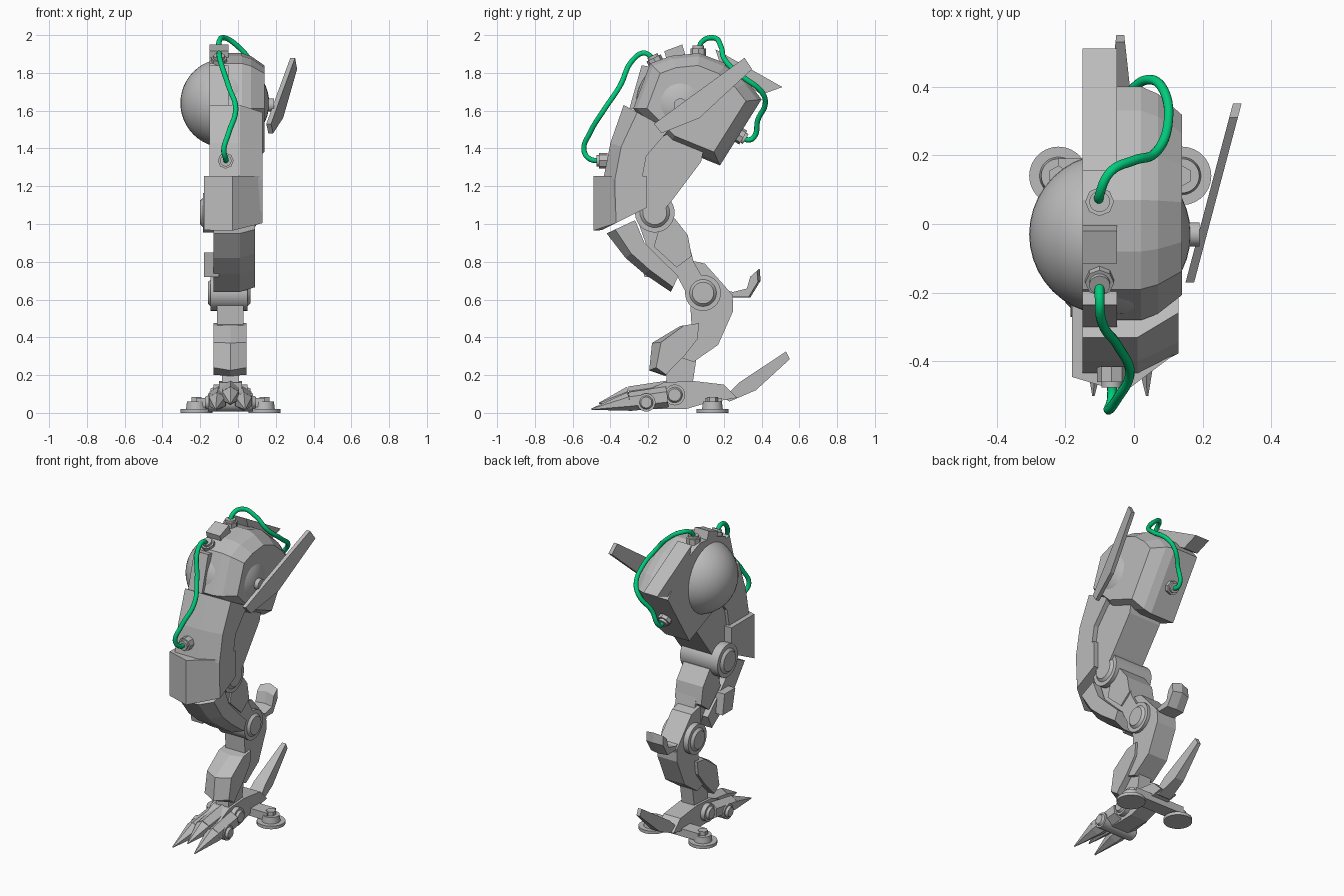
import bpy, bmesh, math
from mathutils import Vector

cube = bpy.data.objects.get("Cube")
if cube:
    bpy.data.objects.remove(cube, do_unlink=True)

MID = -0.04  # centre plane of the lower leg and foot


def material(name, rgb):
    m = bpy.data.materials.new(name)
    m.use_nodes = True
    m.diffuse_color = (*rgb, 1)
    m.node_tree.nodes["Principled BSDF"].inputs["Base Color"].default_value = (*rgb, 1)
    return m


GREY = material("grey metal", (0.5, 0.5, 0.5))
GREEN = material("green cable", (0.0, 0.6, 0.2))


def finish(name, bm, smooth=False):
    bmesh.ops.recalc_face_normals(bm, faces=bm.faces)
    me = bpy.data.meshes.new(name)
    bm.to_mesh(me)
    bm.free()
    me.materials.append(GREY)
    ob = bpy.data.objects.new(name, me)
    bpy.context.collection.objects.link(ob)
    if smooth:
        bpy.ops.object.select_all(action='DESELECT')
        ob.select_set(True)
        bpy.context.view_layer.objects.active = ob
        bpy.ops.object.shade_smooth_by_angle(angle=math.radians(35))
    return ob


def skin(name, loops):
    """Join equal-length rings of points and cap both ends."""
    bm = bmesh.new()
    rings = [[bm.verts.new(p) for p in loop] for loop in loops]
    n = len(rings[0])
    for a, b in zip(rings, rings[1:]):
        for i in range(n):
            j = (i + 1) % n
            bm.faces.new((a[i], a[j], b[j], b[i]))
    bm.faces.new(rings[0])
    bm.faces.new(rings[-1])
    return finish(name, bm)


def loft(name, pts, sections, centre=(0, 0)):
    """Side profile (y, z) repeated at each x, scaled about a centre."""
    cy, cz = centre
    return skin(name, [[(x, cy + (y - cy) * s, cz + (z - cz) * s) for y, z in pts]
                       for x, s in sections])


def slab(name, pts, x0, x1):
    return loft(name, pts, [(x0, 1), (x1, 1)])


def shell(name, fronts, backs, sections):
    """Armour whose front edge recedes towards the back by t at each x."""
    loops = []
    for x, t in sections:
        ring = [Vector(f).lerp(Vector(b), t) for f, b in zip(fronts, backs)]
        ring += [Vector(b) for b in reversed(backs)]
        loops.append([(x, p.x, p.y) for p in ring])
    return skin(name, loops)


def rod(name, p0, p1, r0, r1=None, sides=28):
    p0, p1 = Vector(p0), Vector(p1)
    d = p1 - p0
    bm = bmesh.new()
    bmesh.ops.create_cone(bm, cap_ends=True, segments=sides, radius1=r0,
                          radius2=r0 if r1 is None else r1, depth=d.length)
    rot = d.to_track_quat('Z', 'Y').to_matrix()
    bmesh.ops.rotate(bm, verts=bm.verts, cent=(0, 0, 0), matrix=rot)
    bmesh.ops.translate(bm, verts=bm.verts, vec=(p0 + p1) / 2)
    return finish(name, bm, smooth=sides > 10)


def joint(name, y, z, x0, x1, r):
    rod(name, (x0, y, z), (x1, y, z), r)
    for side, x, out in (("right", x0, -0.015), ("left", x1, 0.015)):
        rod(f"{name}_{side}_cap", (x, y, z), (x + out, y, z), r * 0.75, r * 0.6)


# Hip housing with a bevelled outer side
housing = [(-.28, 1.61), (-.19, 1.85), (-.08, 1.89), (.07, 1.905), (.21, 1.85),
           (.33, 1.75), (.4, 1.66), (.18, 1.31), (-.09, 1.42)]
loft("hip_housing", housing, [(-.15, 1), (.02, 1), (.07, .94), (.14, .77)], (.04, 1.62))

bm = bmesh.new()
bmesh.ops.create_uvsphere(bm, u_segments=40, v_segments=24, radius=.235)
bmesh.ops.translate(bm, verts=bm.verts, vec=(-.07, -.03, 1.64))
finish("hip_dome", bm, smooth=True)

# Spine details on the housing
slab("top_block", [(-.115, 1.915), (-.02, 1.95), (.0, 1.885), (-.1, 1.86)], -.15, -.05)
slab("front_spine_plate", [(-.235, 1.84), (-.17, 1.83), (-.2, 1.6), (-.3, 1.61)], -.15, -.05)
slab("rear_fin", [(.155, 1.925), (.51, 1.725), (.4, 1.685), (.19, 1.82)], -.15, -.05)

# Outer side fin on a short strut
fin = [(.31, 1.88), (.35, 1.82), (.07, 1.56), (-.13, 1.48), (-.17, 1.53), (.02, 1.67)]
skin("side_fin", [[(.165 + (y + .17) * .265 + dx, y, z) for y, z in fin] for dx in (-.015, .01)])
rod("fin_strut", (.1, -.03, 1.63), (.19, -.03, 1.63), .035)

# Thigh armour, core and knee guard
shell("thigh_armour",
      [(-.33, 1.63), (-.4, 1.43), (-.435, 1.25), (-.43, 1.06)],
      [(-.09, 1.5), (-.21, 1.36), (-.24, 1.2), (-.24, 1.08)],
      [(-.15, 0), (.01, 0), (.13, .3)])
slab("thigh_core", [(-.25, 1.4), (-.09, 1.48), (.09, 1.38), (.08, 1.33), (-.07, 1.13),
                    (-.16, 1.02), (-.27, 1.1)], -.13, .1)
plan = [(-.18, -.445), (-.03, -.49), (.13, -.37), (.13, -.21), (-.18, -.21)]
skin("knee_guard", [[(x, y, 1.255) for x, y in plan],
                    [(x, y, .965 + max(0, y + .45) * .5) for x, y in plan]])
joint("knee_joint", -.165, 1.06, -.185, .085, .105)

# Shin armour, linkage and calf
shell("shin_armour",
      [(-.42, .95), (-.32, .82), (-.22, .735), (-.08, .64)],
      [(-.27, 1.02), (-.22, .9), (-.13, .81), (-.04, .725)],
      [(-.13, 0), (.01, 0), (.09, .3)])
slab("shin_link", [(-.26, 1.03), (-.1, 1.08), (.01, .92), (.04, .8), (.12, .66), (.02, .6),
                   (-.05, .73), (-.2, .86)], -.09, .05)
slab("calf_block", [(-.13, 1.02), (-.06, 1.03), (.01, .94), (.03, .83), (-.05, .77),
                    (-.17, .88)], -.13, .06)
slab("shin_side_box", [(-.25, .85), (-.14, .85), (-.12, .72), (-.22, .72)], -.18, -.1)

# Hock joint with its rear spur
slab("hock_bracket", [(.01, .81), (.1, .79), (.18, .7), (.25, .62), (.24, .57), (.1, .55),
                      (.0, .62)], -.11, .03)
joint("hock_joint", .09, .635, -.145, .05, .095)
spur = [(.15, .66), (.25, .64), (.33, .66), (.35, .73), (.39, .765), (.395, .7), (.34, .61),
        (.22, .61)]
loft("hock_spur", spur, [(-.1, .9), (MID, 1), (.02, .9)], (.25, .64))

# Lower leg with ridged front plate
slab("lower_leg", [(.02, .62), (.2, .63), (.25, .6), (.25, .54), (.17, .36), (.04, .27),
                   (-.05, .3), (.03, .45)], -.11, .03)
slab("ankle_post", [(-.09, .32), (.06, .32), (.03, .12), (-.11, .12)], -.085, .005)
shell("lower_leg_plate",
      [(-.03, .46), (-.18, .37), (-.195, .225), (-.11, .195)],
      [(.07, .475), (.06, .39), (-.01, .3), (-.08, .23)],
      [(-.13, .2), (MID, 0), (.045, .2)])

# Foot body and toe joints
slab("foot_body", [(-.27, .09), (-.12, .16), (.03, .17), (.2, .15), (.27, .08), (.1, .05),
                   (.0, .02), (-.2, .02)], MID - .06, MID + .06)
joint("rear_toe_joint", -.06, .095, -.13, .05, .055)
joint("front_toe_joint", -.21, .055, -.16, .08, .048)

# Three clawed toes
for label, dx, y_tip, lift in (("right", -.078, -.5, 0), ("middle", 0, -.46, .03),
                               ("left", .078, -.5, 0)):
    knuckle = (MID + dx * .9, -.3, .06 + lift)
    rod(f"{label}_toe", (MID + dx * .8, -.1, .085 + lift), knuckle, .055, .05, 6)
    rod(f"{label}_claw", knuckle, (MID + dx, y_tip, .02 + lift), .05, .004, 6)

# Heel spike and stabiliser pads
heel = [(.2, .08), (.28, .16), (.53, .325), (.55, .285), (.37, .12), (.23, .06)]
skin("heel_spike", [[(MID + s * (.05 - .11 * (y - .2)), y, z) for y, z in heel]
                    for s in (-1, 1)])
slab("pad_crossbar", [(.1, .08), (.19, .08), (.19, .03), (.1, .03)], MID - .18, MID + .18)
for label, s in (("right", -1), ("left", 1)):
    x = MID + s * .18
    rod(f"{label}_pad", (x, .14, 0), (x, .14, .02), .085)
    rod(f"{label}_pad_collar", (x, .14, .02), (x, .14, .06), .055, .05)
    rod(f"{label}_pad_bolt", (x, .14, .06), (x, .14, .085), .03, None, 6)


# Cable sockets and cables
def socket(name, pos, direction):
    p, d = Vector(pos), Vector(direction).normalized()
    rod(name, p - d * .03, p + d * .015, .042, None, 8)
    rod(name + "_ring", p + d * .015, p + d * .03, .03)


def cable(name, pts):
    cu = bpy.data.curves.new(name, 'CURVE')
    cu.dimensions = '3D'
    cu.bevel_depth = .014
    cu.bevel_resolution = 3
    cu.resolution_u = 8
    cu.use_fill_caps = True
    sp = cu.splines.new('BEZIER')
    sp.bezier_points.add(len(pts) - 1)
    for bp, p in zip(sp.bezier_points, pts):
        bp.co = p
        bp.handle_left_type = bp.handle_right_type = 'AUTO'
    cu.materials.append(GREEN)
    bpy.context.collection.objects.link(bpy.data.objects.new(name, cu))


socket("front_top_socket", (-.1, -.165, 1.865), (0, -.45, .9))
socket("front_low_socket", (-.065, -.445, 1.335), (0, -1, 0))
socket("rear_top_socket", (-.1, .065, 1.915), (0, 0, 1))
socket("rear_low_socket", (-.05, .29, 1.465), (0, .85, -.5))

cable("front_cable", [(-.1, -.17, 1.87), (-.1, -.22, 1.905), (-.095, -.28, 1.87),
                      (-.05, -.35, 1.73), (-.012, -.43, 1.61), (-.05, -.51, 1.48),
                      (-.075, -.54, 1.39), (-.065, -.51, 1.345), (-.065, -.445, 1.335)])
cable("rear_cable", [(-.1, .065, 1.91), (-.1, .085, 1.965), (-.07, .15, 1.985),
                     (.0, .185, 1.94), (.06, .205, 1.87), (.1, .3, 1.78),
                     (.08, .4, 1.7), (.04, .42, 1.64), (-.02, .38, 1.55),
                     (-.05, .36, 1.46), (-.05, .33, 1.445), (-.05, .29, 1.465)])
